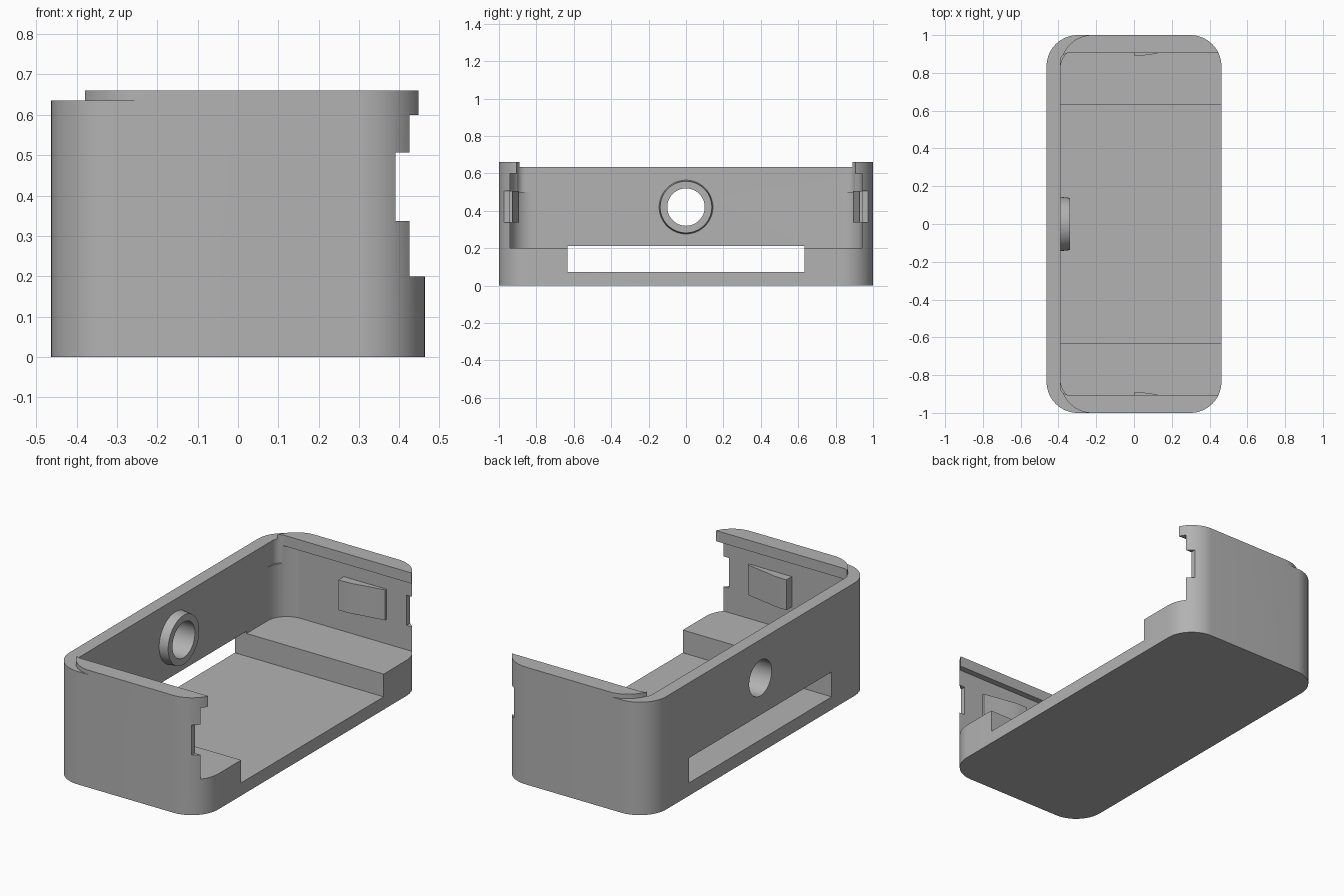
import bpy, bmesh, math
from mathutils import Matrix

old = bpy.data.objects.get("Cube")
if old:
    bpy.data.objects.remove(old, do_unlink=True)

grey = bpy.data.materials.new("plain_grey")
grey.use_nodes = True
grey.diffuse_color = (0.45, 0.45, 0.45, 1)
grey.node_tree.nodes["Principled BSDF"].inputs["Base Color"].default_value = grey.diffuse_color

HALF_X, HALF_Y, CORNER = 0.463, 1.0, 0.165
WALL_IN = -0.39           # inner face of the long wall
STEPS = 16                # segments per rounded corner


def link(name, bm):
    bmesh.ops.recalc_face_normals(bm, faces=bm.faces)
    mesh = bpy.data.meshes.new(name)
    bm.to_mesh(mesh)
    bm.free()
    mesh.materials.append(grey)
    obj = bpy.data.objects.new(name, mesh)
    bpy.context.collection.objects.link(obj)
    return obj


def arc(cx, cy, r, start, end):
    return [(cx + r * math.cos(a), cy + r * math.sin(a))
            for a in (math.radians(start + (end - start) * i / STEPS) for i in range(STEPS + 1))]


def prism(name, outline, z0, z1):
    bm = bmesh.new()
    face = bm.faces.new([bm.verts.new((x, y, z0)) for x, y in outline])
    top = bmesh.ops.extrude_face_region(bm, geom=[face])["geom"]
    bmesh.ops.translate(bm, vec=(0, 0, z1 - z0), verts=[v for v in top if isinstance(v, bmesh.types.BMVert)])
    return link(name, bm)


def tray(x0, x1, half_y, r_left, r_right):
    """Outline with rounded corners on the left and optionally on the right."""
    pts = arc(x0 + r_left, half_y - r_left, r_left, 90, 180)
    pts += arc(x0 + r_left, r_left - half_y, r_left, 180, 270)
    if r_right:
        pts += arc(x1 - r_right, r_right - half_y, r_right, 270, 360)
        pts += arc(x1 - r_right, half_y - r_right, r_right, 0, 90)
    else:
        pts += [(x1, -half_y), (x1, half_y)]
    return pts


def box(name, x0, x1, half_y, z0, z1):
    return prism(name, [(x0, -half_y), (x1, -half_y), (x1, half_y), (x0, half_y)], z0, z1)


def cone_x(name, r0, r1, x0, x1, z):
    """Cone or cylinder lying along x."""
    bm = bmesh.new()
    bmesh.ops.create_cone(bm, cap_ends=True, segments=64, radius1=r0, radius2=r1, depth=x1 - x0,
                          matrix=Matrix.Translation(((x0 + x1) / 2, 0, z)) @ Matrix.Rotation(math.pi / 2, 4, "Y"))
    return link(name, bm)


def cut(obj, cutter):
    mod = obj.modifiers.new("cut", "BOOLEAN")
    mod.operation, mod.solver, mod.object = "DIFFERENCE", "EXACT", cutter
    bpy.context.view_layer.objects.active = obj
    bpy.ops.object.modifier_apply(modifier=mod.name)


# Outer shell
shell = prism("case_shell", tray(-HALF_X, HALF_X, HALF_Y, CORNER, CORNER), 0, 0.66)

# Rim of the long wall is lower, ending in arcs at the raised end lips
r = 0.17
rim = [(-0.6, 1.2), (WALL_IN + r, 1.2)]
rim += arc(WALL_IN + r, 1.0005 - r, r, 90, 180)
rim += arc(WALL_IN + r, r - 1.0005, r, 180, 270)
rim += [(WALL_IN + r, -1.2), (-0.6, -1.2)]

hole = cone_x("hole_cutter", 0.1, 0.1, -0.6, -0.2, 0.42)
cutters = [
    prism("rim_cutter", rim, 0.635, 0.8),
    prism("cavity_cutter", tray(WALL_IN, 1, 0.94, 0.12, 0), 0.2, 0.6),
    prism("mouth_cutter", tray(WALL_IN, 1, 0.905, 0.045, 0), 0.5, 0.8),
    box("floor_and_slot_cutter", -0.6, 1.1, 0.633, 0.072, 0.212),
    box("notch_cutter", 0.39, 1.2, 1.2, 0.337, 0.507),
    hole,
]
for c in cutters:
    cut(shell, c)

# Tapered collar around the round hole
collar = cone_x("hole_collar", 0.145, 0.138, WALL_IN - 0.01, -0.338, 0.42)
cut(collar, hole)

for c in cutters:
    bpy.data.objects.remove(c, do_unlink=True)

# Ramped snap clips inside both end walls
ramp = [(0, 0.95), (0, 0.892), (0.04, 0.892), (0.08, 0.895), (0.13, 0.905), (0.265, 0.928), (0.265, 0.95)]
clips = [prism(name, [(x, y * side) for x, y in ramp], 0.337, 0.507)
         for name, side in (("front_clip", -1), ("back_clip", 1))]

# Smooth the rounded surfaces and keep the edges crisp
bpy.ops.object.select_all(action="DESELECT")
for obj in [shell, collar] + clips:
    obj.select_set(True)
bpy.context.view_layer.objects.active = shell
bpy.ops.object.shade_smooth_by_angle(angle=math.radians(25))
